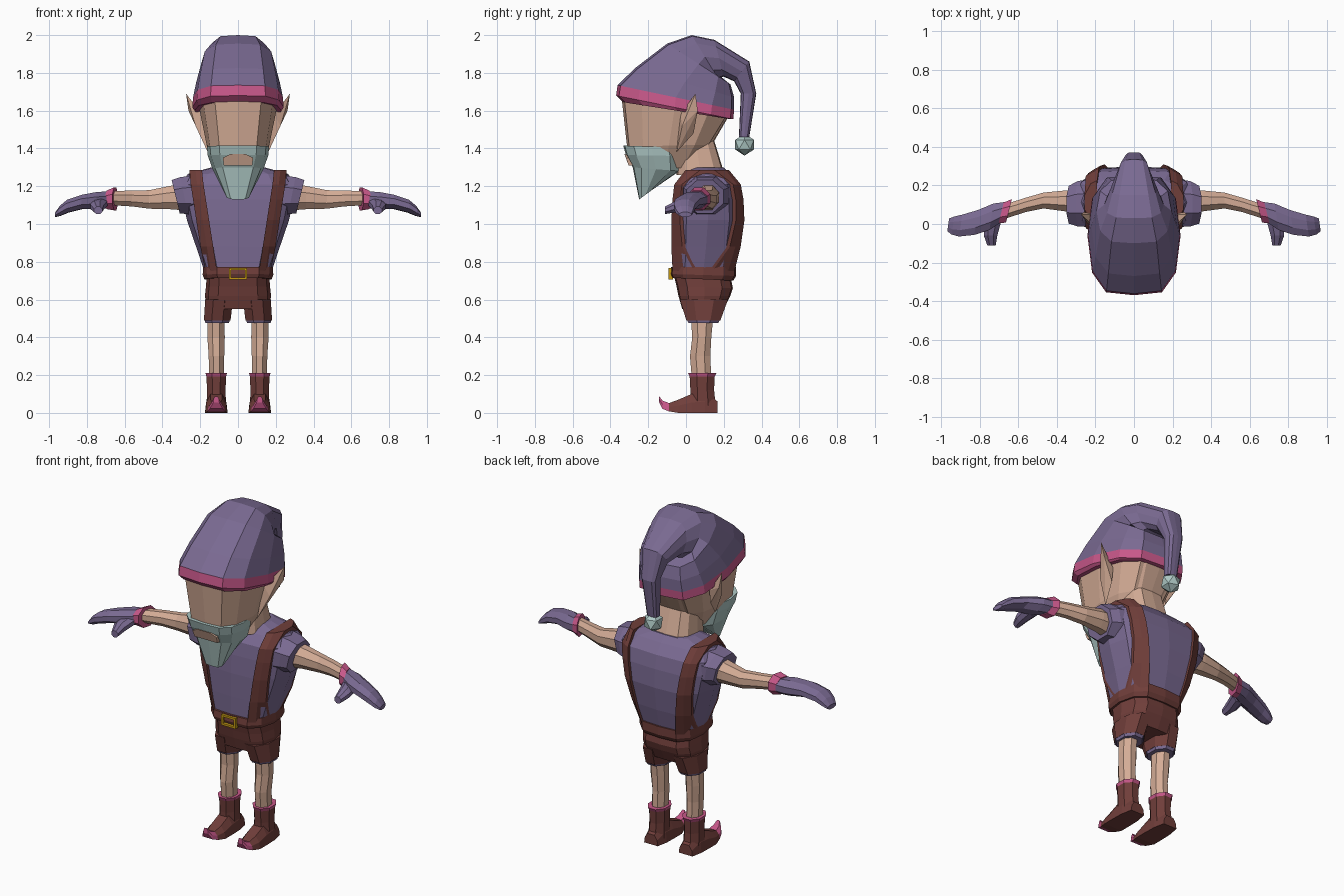
import bpy, bmesh, math
from mathutils import Vector as V

if "Cube" in bpy.data.objects:
    bpy.data.objects.remove(bpy.data.objects["Cube"])


def mat(name, r, g, b):
    m = bpy.data.materials.new(name)
    m.diffuse_color = [(c / 255 / 12.92 if c < 11 else ((c / 255 + .055) / 1.055) ** 2.4)
                       for c in (r, g, b)] + [1]
    m.use_nodes = True
    m.node_tree.nodes["Principled BSDF"].inputs["Base Color"].default_value = m.diffuse_color
    return m


PURPLE = mat("purple cloth", 122, 106, 146)
PINK = mat("pink trim", 200, 88, 138)
SKIN = mat("skin", 212, 172, 150)
BROWN = mat("brown leather", 112, 62, 58)
BEARD = mat("pale beard", 174, 200, 197)
GOLD = mat("gold", 196, 152, 20)

# Unit cross-sections: (sideways, front-to-back)
HALF = [(0, -1), (.6, -.95), (.9, -.62), (1, 0), (.9, .62), (.6, .95), (0, 1)]
P12 = HALF + [(-a, b) for a, b in HALF[-2:0:-1]]
P8 = [(math.sin(math.pi * (i + .5) / 4) * 1.06, -math.cos(math.pi * (i + .5) / 4) * 1.06) for i in range(8)]
BOX = [(-1, -1), (1, -1), (1, 1), (-1, 1)]


def ring(c, u, v, prof=P8):
    return [V(c) + V(v) * a + V(u) * b for a, b in prof]


def slab(front, back, rx, x=0, prof=P12):
    """Ring through a front and a back (y, z) point with half width rx."""
    f, b = V((x, *front)), V((x, *back))
    return ring((f + b) / 2, (b - f) / 2, (rx, 0, 0), prof)


def finish(name, bm, mats, mirror=False):
    bmesh.ops.recalc_face_normals(bm, faces=bm.faces)
    me = bpy.data.meshes.new(name)
    bm.to_mesh(me)
    bm.free()
    for m in mats:
        me.materials.append(m)
    ob = bpy.data.objects.new(name, me)
    bpy.context.collection.objects.link(ob)
    if mirror:
        ob.modifiers.new("mirror", 'MIRROR').use_mirror_merge = False
    return ob


def loft(name, rings, mats, bands=(), mirror=False):
    """Skin a row of rings; bands gives the material index of each strip."""
    bm = bmesh.new()
    vs = [[bm.verts.new(p) for p in r] for r in rings]
    n = len(vs[0])
    for k in range(len(vs) - 1):
        for i in range(n):
            j = (i + 1) % n
            f = bm.faces.new((vs[k][i], vs[k][j], vs[k + 1][j], vs[k + 1][i]))
            f.material_index = bands[k] if k < len(bands) else 0
    bm.faces.new(vs[0]).material_index = bands[0] if bands else 0
    bm.faces.new(vs[-1]).material_index = bands[-1] if bands else 0
    return finish(name, bm, mats, mirror)


def hull(name, pts, m, mirror=False):
    bm = bmesh.new()
    for p in pts:
        bm.verts.new(p)
    bmesh.ops.convex_hull(bm, input=bm.verts)
    return finish(name, bm, [m], mirror)


# Hat with a pink band and a tail folding down behind
loft("hat", [slab((-.335, 1.645), (.235, 1.555), .23),
             slab((-.37, 1.68), (.25, 1.555), .242),
             slab((-.362, 1.735), (.255, 1.605), .238),
             slab((-.27, 1.825), (.255, 1.67), .222),
             slab((-.1, 1.955), (.235, 1.74), .195),
             slab((.03, 2.0), (.17, 1.77), .155),
             slab((.15, 1.975), (.2, 1.78), .125),
             slab((.335, 1.86), (.255, 1.755), .075),
             slab((.372, 1.69), (.29, 1.69), .05),
             slab((.335, 1.46), (.28, 1.46), .035)], [PURPLE, PINK], [1, 1, 0, 0, 0, 0, 0, 0, 0])
bm = bmesh.new()
bmesh.ops.create_icosphere(bm, subdivisions=1, radius=.058)
bmesh.ops.translate(bm, verts=bm.verts, vec=(0, .31, 1.42))
finish("pompom", bm, [BEARD])

# Head, neck and ears
loft("head", [slab((-.26, 1.29), (.04, 1.3), .1), slab((-.312, 1.41), (.13, 1.42), .165),
              slab((-.34, 1.66), (.22, 1.56), .205)], [SKIN])
loft("neck", [slab((-.05, 1.26), (.205, 1.26), .13), slab((-.04, 1.4), (.15, 1.44), .115),
              slab((0, 1.52), (.22, 1.56), .15)], [SKIN])
hull("ears", [(.16, -.05, 1.38), (.19, -.03, 1.58), (.19, .05, 1.56), (.275, .05, 1.69),
              (.225, -.02, 1.52), (.19, .04, 1.48), (.262, .062, 1.6)], SKIN, True)

# Beard wrapping the jaw, with the mouth set in front
loft("beard", [slab((-.332, 1.415), (-.04, 1.405), .165), slab((-.318, 1.365), (-.03, 1.36), .16),
               slab((-.282, 1.3), (-.035, 1.28), .135),
               slab((-.248, 1.13), (-.18, 1.18), .065)], [BEARD])
hull("mouth", [(x * s, y, z) for s in (-1, 1) for x, y, z in
               ((.075, -.304, 1.31), (.08, -.318, 1.35), (.04, -.326, 1.37),
                (.075, -.26, 1.31), (.08, -.26, 1.35))], SKIN)

# Torso: height, half width, front, back
TORSO = [(.75, .178, -.065, .25), (.88, .222, -.068, .28), (1.02, .27, -.068, .3),
         (1.13, .295, -.062, .295), (1.21, .305, -.052, .28), (1.265, .265, -.01, .235),
         (1.3, .14, .03, .2)]
loft("shirt", [slab((f, z), (b, z), rx) for z, rx, f, b in TORSO], [PURPLE])
loft("sleeves", [ring((.2, .11, 1.15), (0, 0, .115), (0, .13, 0)),
                 ring((.285, .105, 1.15), (.02, 0, .1), (0, .12, 0)),
                 ring((.33, .1, 1.145), (.022, 0, .09), (0, .1, 0))], [PURPLE], mirror=True)


def strap_rows():
    """Cross-sections of one strap following the shirt up the front and down the back."""
    rows = []
    for side in (-1, 1):
        part = []
        for z, rx, f, b in TORSO[:-1]:
            mid = .145 + .08 * (z - .75) / .515
            low, top = [], []
            for x in (mid - .034, mid, mid + .034):
                a = min(x / rx, .97)
                for (a0, b0), (a1, b1) in zip(HALF[:3], HALF[1:4]):
                    if a0 <= a <= a1:
                        depth = -(b0 + (b1 - b0) * (a - a0) / (a1 - a0))
                y = (f + b) / 2 + side * depth * (b - f) / 2
                up = .022 if z > 1.25 else 0
                low.append(V((a * rx, y - side * .012, z - up)))
                top.append(V((a * rx, y + side * (.018 - up * .2), z + up)))
            part.append(low + top[::-1])
        rows += part if side < 0 else part[::-1]
    return rows


loft("straps", strap_rows(), [BROWN], mirror=True)

# Belt and hollow buckle
loft("belt", [slab((-.075, .715), (.25, .7), .178), slab((-.083, .735), (.265, .725), .187),
              slab((-.078, .772), (.265, .775), .185)], [BROWN])
for nm, x, z, hx, hz in (("buckle_top", 0, .762, .048, .006), ("buckle_bottom", 0, .711, .048, .006),
                         ("buckle_left", -.042, .736, .006, .03), ("buckle_right", .042, .736, .006, .03)):
    loft(nm, [ring((x, y, z), (0, 0, hz), (hx, 0, 0), BOX) for y in (-.07, -.092)], [GOLD])

# Shorts with a purple lining at the hems
loft("shorts_seat", [slab((-.02, .55), (.2, .55), .165), slab((-.04, .62), (.235, .62), .175),
                     slab((-.05, .67), (.248, .66), .17), slab((-.065, .73), (.235, .73), .165)], [BROWN])
loft("shorts_legs", [slab((.012, .476), (.172, .476), .064, .11, P8), slab((.004, .492), (.18, .492), .068, .11, P8),
                     slab((0, .49), (.184, .49), .072, .11, P8), slab((-.035, .6), (.225, .6), .075, .1, P8)],
     [BROWN, PURPLE], [1, 1, 0], True)

# Bare legs
loft("legs", [slab((.03, .18), (.135, .18), .04, .114, P8), slab((.02, .3), (.13, .3), .042, .114, P8),
              slab((.032, .4), (.135, .4), .047, .116, P8), slab((.025, .5), (.145, .5), .045, .116, P8)],
     [SKIN], mirror=True)

# Boots with pink tops and curled pink toes
loft("boot_shafts", [slab((.02, .03), (.16, .03), .053, .115, P8), slab((.022, .12), (.15, .12), .05, .115, P8),
                     slab((.018, .192), (.153, .192), .053, .115, P8), slab((.01, .21), (.162, .21), .058, .115, P8)],
     [BROWN, PINK], [0, 0, 1], True)
FOOT = [(.168, 0, .06, .045), (.1, 0, .11, .058), (.03, 0, .1, .06), (-.04, 0, .07, .06),
        (-.09, .008, .052, .046), (-.125, .022, .065, .034), (-.142, .055, .088, .016)]
FP = [(-1, -1), (1, -1), (.9, .1), (.5, 1), (-.5, 1), (-.9, .1)]
loft("boot_feet", [ring((.115, y, (a + b) / 2), (0, 0, (b - a) / 2), (hx, 0, 0), FP) for y, a, b, hx in FOOT],
     [BROWN, PINK], [0, 0, 0, 0, 1, 1], True)


def along_arm(rows, lean=0):
    return [ring((x, y, z), (0, 0, hz), (lean * -hy, hy, 0)) for x, y, z, hz, hy in rows]


# Arms, cuffs and mittens
loft("arms", along_arm([(.27, .11, 1.145, .075, .065), (.36, .12, 1.14, .063, .055), (.47, .122, 1.13, .05, .042),
                        (.56, .1, 1.135, .043, .038), (.67, .065, 1.137, .038, .038)]), [SKIN], mirror=True)
loft("cuffs", along_arm([(.65, .068, 1.133, .062, .062), (.69, .058, 1.128, .05, .055)], .25), [PINK], mirror=True)
loft("mittens", along_arm([(.68, .062, 1.128, .045, .053), (.74, .038, 1.125, .046, .07),
                           (.82, .008, 1.118, .038, .066), (.9, -.008, 1.095, .035, .058),
                           (.94, -.008, 1.07, .027, .048), (.965, -.004, 1.05, .013, .034)], .15),
     [PURPLE], mirror=True)
loft("thumbs", [ring((.735, .01, 1.11), (0, 0, .03), (.045, 0, 0)), ring((.745, -.06, 1.09), (0, 0, .03), (.036, 0, 0)),
                ring((.74, -.112, 1.072), (0, 0, .02), (.022, 0, 0))], [PURPLE], mirror=True)
